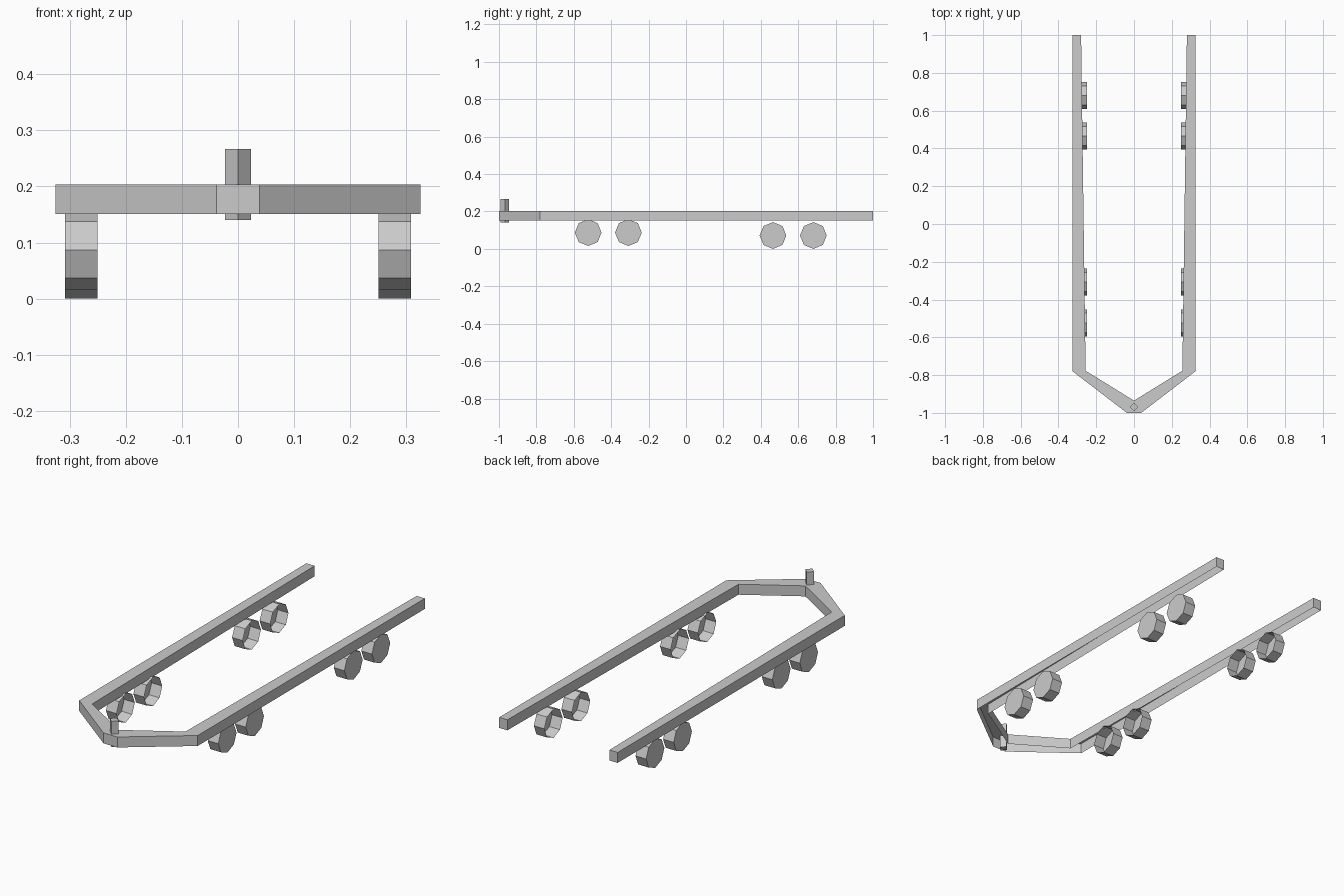
import bpy, bmesh
from math import pi
from mathutils import Matrix

if "Cube" in bpy.data.objects:
    bpy.data.objects.remove(bpy.data.objects["Cube"])


def finish(name, bm):
    me = bpy.data.meshes.new(name)
    bm.to_mesh(me)
    bm.free()
    ob = bpy.data.objects.new(name, me)
    bpy.context.collection.objects.link(ob)
    return ob


# U-shaped frame: right half outline, mirrored, walls pulled down, open underneath
half = [(0.038, -1.0), (0.325, -0.78), (0.325, 1.0),
        (0.28, 1.0), (0.256, -0.777)]
outline = half + [(0, -0.935)] + [(-x, y) for x, y in reversed(half)]
TOP, BOTTOM = 0.203, 0.151
bm = bmesh.new()
top = bm.faces.new([bm.verts.new((x, y, TOP)) for x, y in outline])
walls = bmesh.ops.extrude_edge_only(bm, edges=list(top.edges))
for v in walls["geom"]:
    if isinstance(v, bmesh.types.BMVert):
        v.co.z = BOTTOM
bmesh.ops.recalc_face_normals(bm, faces=bm.faces)
if top.normal.z < 0:
    bmesh.ops.reverse_faces(bm, faces=bm.faces)
finish("frame", bm)


# Hitch pin: four-sided post set cornerwise at the nose
bm = bmesh.new()
bmesh.ops.create_cone(bm, cap_ends=True, segments=4, radius1=0.023, radius2=0.023,
                      depth=0.127, matrix=Matrix.Translation((0, -0.969, 0.2035)))
finish("hitch_pin", bm)


# Eight-sided wheels, capped outside and open on the inner side
def wheel(name, side, y, z):
    bm = bmesh.new()
    place = Matrix.Translation((side * 0.279, y, z)) @ Matrix.Rotation(pi / 2, 4, 'Y')
    bmesh.ops.create_cone(bm, cap_ends=True, segments=8, radius1=0.0715,
                          radius2=0.0715, depth=0.058, matrix=place)
    bm.normal_update()
    inner = [f for f in bm.faces if f.normal.x * side < -0.9]
    bmesh.ops.delete(bm, geom=inner, context='FACES_ONLY')
    finish(name, bm)


for side, label in ((-1, "left"), (1, "right")):
    for i, (y, z) in enumerate([(-0.523, 0.087), (-0.308, 0.087),
                                (0.465, 0.0715), (0.681, 0.0715)]):
        wheel(f"{label}_wheel_{i + 1}", side, y, z)
